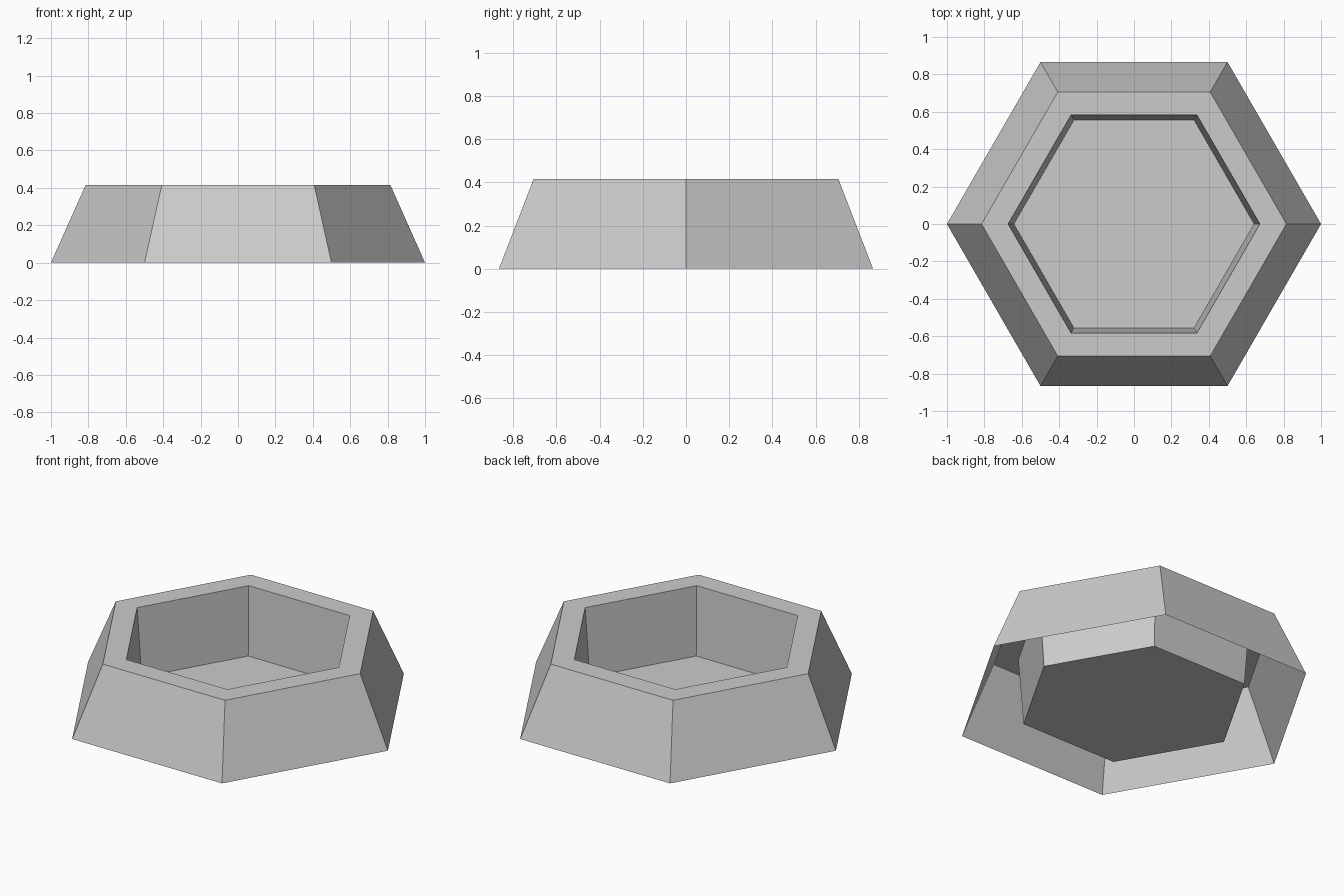
import bpy
import bmesh
from math import cos, sin, tau

cube = bpy.data.objects.get("Cube")
if cube:
    bpy.data.objects.remove(cube)

SIDES = 6
# Radius and height of each ring: outer foot, outer rim, inner rim, well floor
PROFILE = [(1.0, 0.0), (0.815, 0.415), (0.673, 0.415), (0.642, 0.005)]

# Plain grey
grey = bpy.data.materials.new("light_grey")
grey.use_nodes = True
colour = (0.6, 0.6, 0.6, 1)
grey.diffuse_color = colour
grey.node_tree.nodes["Principled BSDF"].inputs["Base Color"].default_value = colour


def ring(bm, radius, z):
    return [bm.verts.new((radius * cos(tau * i / SIDES), radius * sin(tau * i / SIDES), z))
            for i in range(SIDES)]


# Hexagonal shell: sloped wall, flat rim and sunken well, open underneath
bm = bmesh.new()
rings = [ring(bm, r, z) for r, z in PROFILE]
for low, high in zip(rings, rings[1:]):
    for i in range(SIDES):
        j = (i + 1) % SIDES
        bm.faces.new((low[i], low[j], high[j], high[i]))
bm.faces.new(rings[-1])

mesh = bpy.data.meshes.new("hexagonal_basin")
bm.to_mesh(mesh)
bm.free()
mesh.materials.append(grey)
basin = bpy.data.objects.new("hexagonal_basin", mesh)
bpy.context.collection.objects.link(basin)
